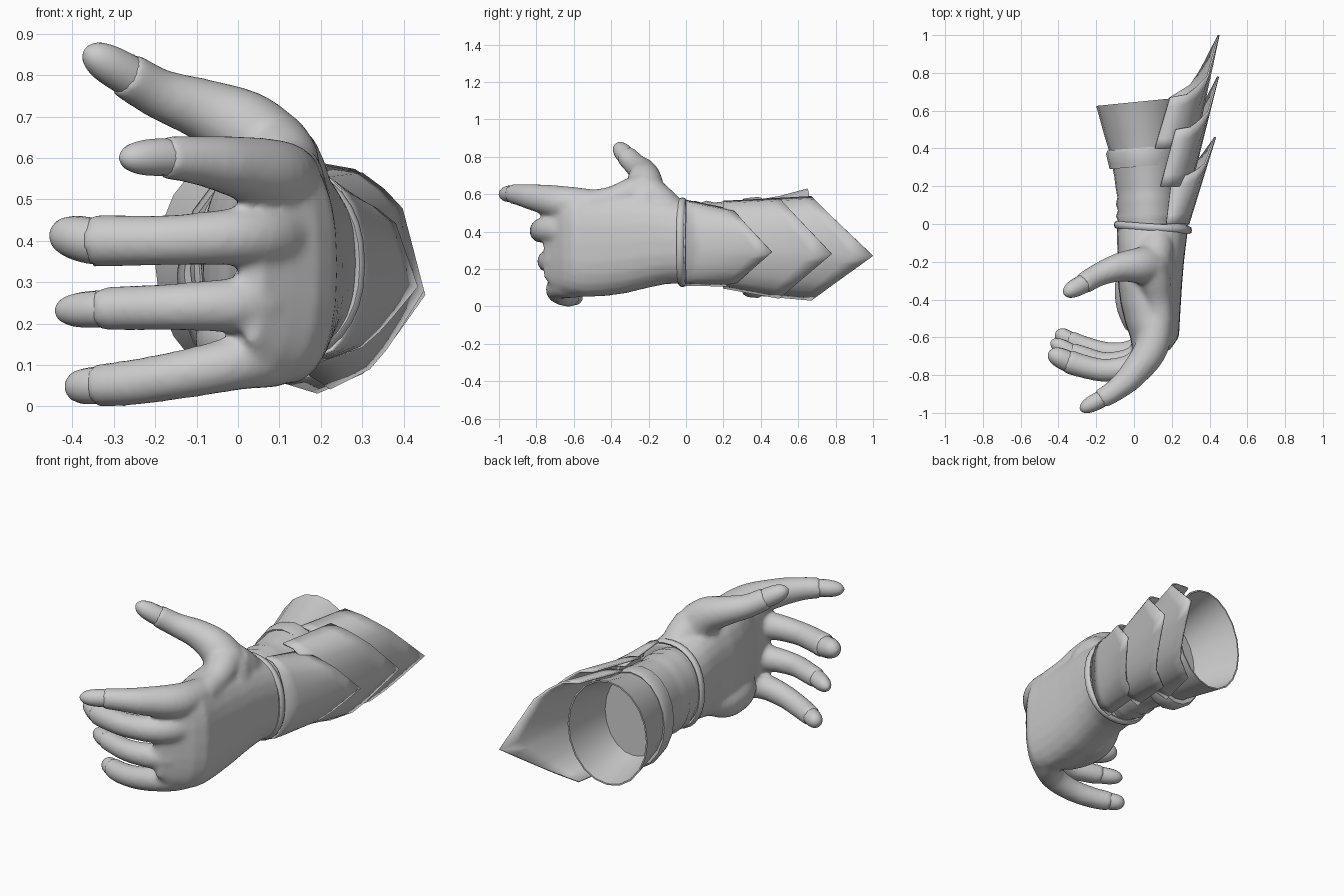
import bpy, bmesh, math
from mathutils import Vector

if "Cube" in bpy.data.objects:
    bpy.data.objects.remove(bpy.data.objects["Cube"])


def finish(bm, name, angle=40):
    bmesh.ops.recalc_face_normals(bm, faces=bm.faces)
    me = bpy.data.meshes.new(name)
    bm.to_mesh(me)
    bm.free()
    ob = bpy.data.objects.new(name, me)
    bpy.context.collection.objects.link(ob)
    bpy.ops.object.select_all(action='DESELECT')
    bpy.context.view_layer.objects.active = ob
    ob.select_set(True)
    bpy.ops.object.shade_smooth_by_angle(angle=math.radians(angle))
    return ob


def skin(bm, rings, cap=True, loop=False):
    vs = [[bm.verts.new(p) for p in r] for r in rings]
    n = len(vs[0])
    pairs = list(zip(vs, vs[1:])) + ([(vs[-1], vs[0])] if loop else [])
    for a, b in pairs:
        for i in range(n):
            j = (i + 1) % n
            bm.faces.new((a[i], a[j], b[j], b[i]))
    if cap:
        bm.faces.new(vs[0][::-1])
        bm.faces.new(vs[-1])


def oval(y, x0, x1, z0, z1, tilt=0.0, power=1.0, n=24):
    pts = []
    for i in range(n):
        a = 2 * math.pi * i / n
        c, s = math.cos(a), math.sin(a)
        c = math.copysign(abs(c) ** power, c)
        s = math.copysign(abs(s) ** power, s)
        x = (x0 + x1) / 2 + c * (x1 - x0) / 2
        pts.append((x, y + tilt * (x - 0.05), (z0 + z1) / 2 + s * (z1 - z0) / 2))
    return pts


def smooth_path(pts, steps=6):
    # Catmull-Rom through (x, y, z, radius) points
    p = [Vector(q) for q in pts]
    p = [2 * p[0] - p[1]] + p + [2 * p[-1] - p[-2]]
    out = []
    for a, b, c, d in zip(p, p[1:], p[2:], p[3:]):
        for k in range(steps):
            t = k / steps
            out.append(0.5 * (2 * b + (c - a) * t + (2 * a - 5 * b + 4 * c - d) * t * t
                              + (3 * b - a - 3 * c + d) * t ** 3))
    return out + [p[-2]]


def tube(bm, pts, n=16, steps=6):
    path = smooth_path(pts, steps)
    rings = []
    for i, q in enumerate(path):
        d = (path[min(i + 1, len(path) - 1)] - path[max(i - 1, 0)]).to_3d().normalized()
        u = d.cross(Vector((0.3, 1, 0.35))).normalized()
        v = d.cross(u)
        rings.append([q.to_3d() + q.w * (math.cos(t) * u + math.sin(t) * v)
                      for t in (2 * math.pi * k / n for k in range(n))])
    skin(bm, rings)


# Finger centre lines: (x, y, z, radius) up to the sleeve end, then the bare tip point
fingers = {
    "index": ([(.13, -.45, .54, .08), (.095, -.65, .555, .09), (-.01, -.8, .58, .074),
               (-.1, -.88, .595, .06), (-.18, -.93, .602, .053)], (-.285, -.985, .6)),
    "middle": ([(.13, -.5, .41, .08), (.085, -.66, .41, .083), (0, -.75, .41, .071),
                (-.15, -.775, .402, .062), (-.28, -.75, .4, .063), (-.355, -.725, .4, .065)], (-.452, -.68, .42)),
    "ring": ([(.13, -.48, .25, .08), (.085, -.63, .25, .08), (0, -.715, .245, .068),
              (-.15, -.735, .24, .058), (-.27, -.7, .237, .055), (-.34, -.675, .235, .052)], (-.44, -.62, .23)),
    "little": ([(.12, -.46, .13, .07), (.085, -.6, .12, .075), (0, -.675, .105, .067),
                (-.13, -.685, .078, .06), (-.26, -.65, .057, .056), (-.35, -.61, .05, .052)], (-.413, -.57, .045)),
    "thumb": ([(.1, -.25, .48, .12), (.1, -.22, .56, .115), (.03, -.22, .66, .098),
               (-.08, -.23, .715, .077), (-.19, -.27, .755, .062), (-.275, -.32, .805, .058)], (-.37, -.37, .86)),
}

# Glove: palm and finger sleeves fused together
bm = bmesh.new()
palm = [(0, -.09, .29, .12, .565), (-.1, -.09, .277, .12, .59), (-.2, -.085, .265, .1, .61),
        (-.32, -.085, .255, .07, .615), (-.43, -.07, .248, .055, .615), (-.53, -.045, .242, .05, .615),
        (-.6, -.02, .238, .06, .615), (-.66, -.01, .195, .075, .61), (-.71, 0, .13, .1, .6), (-.76, .005, .06, .15, .57)]
skin(bm, [oval(*r, power=.8) for r in palm])
for sleeve, tip in fingers.values():
    tube(bm, sleeve)
# heel of the hand, web between thumb and index, root of the thumb
tube(bm, [(.02, -.15, .22, .06), (-.01, -.3, .17, .09), (0, -.43, .16, .095), (.03, -.55, .15, .075)])
tube(bm, [(.08, -.22, .62, .1), (.11, -.3, .6, .085), (.13, -.4, .57, .072), (.14, -.52, .55, .07)])
tube(bm, [(.1, -.05, .48, .08), (.12, -.12, .54, .09), (.1, -.2, .6, .1)])
finish(bm, "glove", 60)
m = bpy.context.object.modifiers.new("fuse", 'REMESH')
m.mode, m.voxel_size, m.use_smooth_shade = 'VOXEL', .012, True
m = bpy.context.object.modifiers.new("soften", 'SMOOTH')
m.factor, m.iterations = .5, 10
for k in ("fuse", "soften"):
    bpy.ops.object.modifier_apply(modifier=k)
bpy.ops.object.shade_smooth()

# Bare fingertips emerging from the sleeves
for name, (sleeve, tip) in fingers.items():
    e, r = Vector(sleeve[-1][:3]), sleeve[-1][3] * .86
    back = Vector(sleeve[-2][:3])
    start = e + (back - e) * .25
    t = Vector(tip)
    prof = [(0, 1), (.35, .96), (.6, .86), (.8, .68), (.93, .42), (1, .1)]
    bm = bmesh.new()
    tube(bm, [(*start, r)] + [(*(e + (t - e) * f), r * w) for f, w in prof], steps=2)
    finish(bm, name + "_fingertip", 60)

# Rolled rim at the glove's wrist
bm = bmesh.new()
rim = []
for k in range(8):
    a = 2 * math.pi * k / 8
    g = .004 + .013 * math.cos(a)
    rim.append(oval(-.015 + .02 * math.sin(a), -.09 - g, .29 + g, .12 - g, .565 + g, -.07, .9, 32))
skin(bm, rim, cap=False, loop=True)
finish(bm, "wrist_rim", 60)

# Wrinkled sleeve between glove and cuff
bm = bmesh.new()
folds = [(-.03, 0), (.02, 0), (.05, .01), (.08, 0), (.11, .01), (.15, .0), (.2, .006), (.26, .01), (.34, .02)]
skin(bm, [oval(y, -.085 - g - .06 * max(0, y - .1), .235 + g, .125 - g, .555 + g, .06) for y, g in folds], cap=False)
finish(bm, "wrist_sleeve", 60)

# Band at the foot of the cuff
bm = bmesh.new()
band = [(.31, -.115, .23, .1, .56), (.305, -.13, .25, .065, .575), (.33, -.135, .255, .05, .58),
        (.385, -.148, .26, .045, .585), (.405, -.14, .255, .055, .58), (.4, -.12, .23, .09, .56)]
skin(bm, [oval(*r, tilt=.08, n=20) for r in band], cap=False, loop=True)
finish(bm, "cuff_band")

# Flared open cuff, with its hollow inside running down the sleeve
bm = bmesh.new()
cuff = [(.38, -.125, .24, .085, .57), (.5, -.16, .25, .07, .59), (.65, -.2, .26, .05, .63),
        (.65, -.192, .252, .058, .622), (.5, -.15, .24, .08, .58), (.38, -.11, .22, .105, .55),
        (.25, -.08, .2, .14, .535), (.16, -.04, .16, .19, .48), (.13, .03, .09, .28, .39)]
skin(bm, [oval(*r, tilt=.1, n=20) for r in cuff])
finish(bm, "flared_cuff")


# Pointed arm plates: height fraction and how far the end edge bulges outward there
EDGE = [(-1, 0), (-.9, .21), (-.8, .42), (-.6, .6), (-.4, .74), (-.2, .87), (0, 1),
        (.35, .88), (.67, .77), (.82, .58), (.95, .35), (1, 0)]


# (edge x, crown x, z low, z high) at the base and at the corners
def plate(name, y0, base, y1, end, tip_y, tip_z, rows=5):
    bm = bmesh.new()
    grid = []
    for r in range(rows + 1):
        t = r / rows
        xe, xm, z0, z1 = [a + (b - a) * t for a, b in zip(base, end)]
        mid = (z0 + z1) / 2
        zc = mid + (tip_z - mid) * t
        row = []
        for s, bulge in EDGE:
            curve = math.sqrt(1 - s * s) ** .85
            x = xe + (xm - xe) * (curve + (bulge - curve) * t)
            z = zc + s * ((z1 - zc) if s > 0 else (zc - z0))
            y_end = y1 + (tip_y - y1) * (1 - abs(s))
            row.append(bm.verts.new((x, y0 + (y_end - y0) * t, z)))
        grid.append(row)
    for a, b in zip(grid, grid[1:]):
        for i in range(len(EDGE) - 1):
            bm.faces.new((a[i], a[i + 1], b[i + 1], b[i]))
    m = finish(bm, name).modifiers.new("thickness", 'SOLIDIFY')
    m.thickness, m.offset = .01, 0


plate("arm_plate_lower", 0, (.17, .288, .115, .565), .25, (.2, .43, .11, .515), .46, .29)
plate("arm_plate_middle", .2, (.14, .3, .1, .56), .5, (.22, .445, .045, .575), .78, .28)
plate("arm_plate_upper", .4, (.11, .32, .06, .57), .67, (.19, .448, .035, .585), 1.0, .27)
